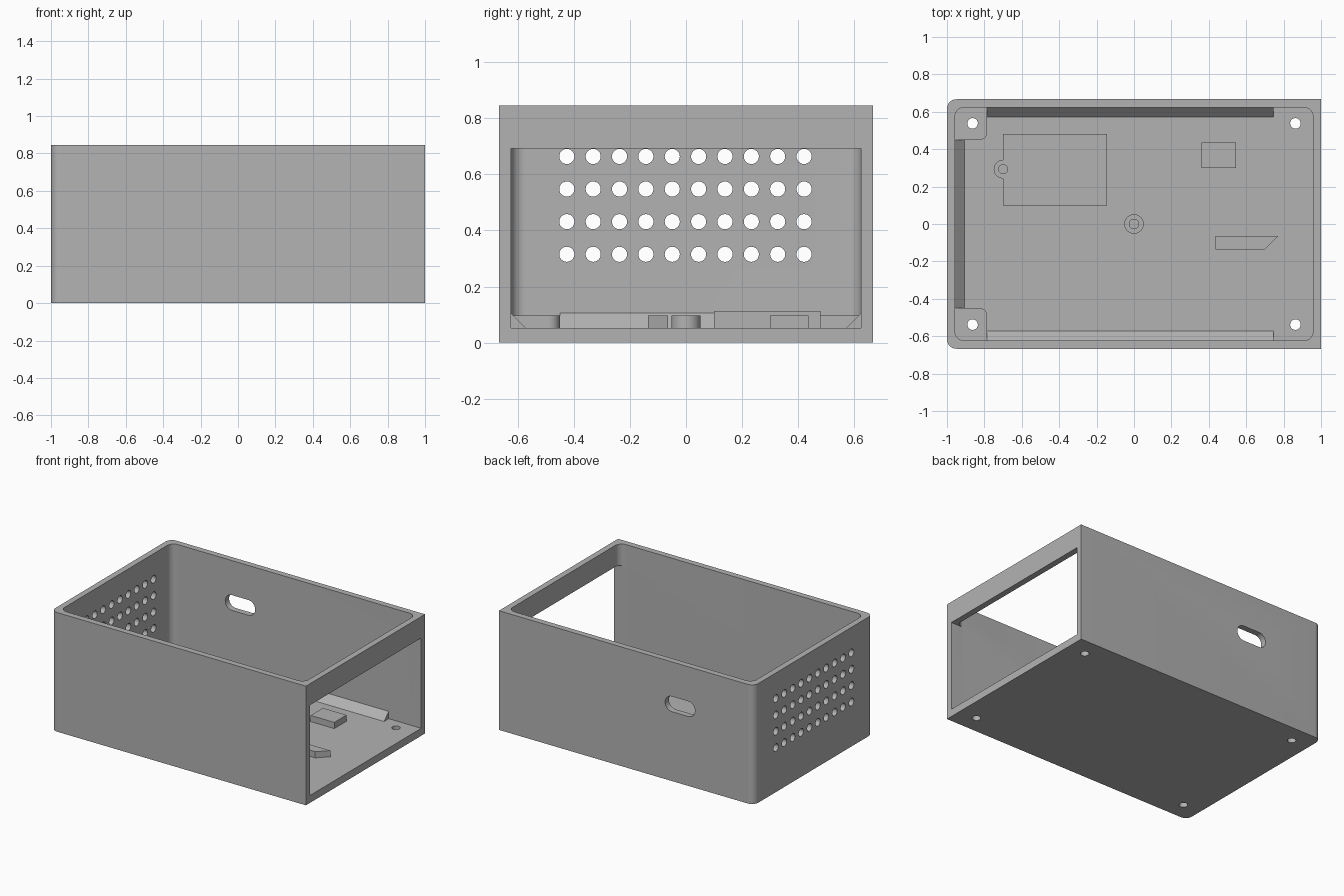
import bpy, bmesh, math
from mathutils import Matrix

if "Cube" in bpy.data.objects:
    bpy.data.objects.remove(bpy.data.objects["Cube"], do_unlink=True)

grey = bpy.data.materials.new("plain grey")
grey.use_nodes = True
grey.diffuse_color = (0.45, 0.45, 0.45, 1)
grey.node_tree.nodes["Principled BSDF"].inputs["Base Color"].default_value = (0.45, 0.45, 0.45, 1)

HALF_X, HALF_Y, HEIGHT = 1.0, 0.667, 0.845
IN_X, IN_Y, FLOOR = 0.957, 0.624, 0.053
SINK = FLOOR - 0.01          # floor parts start slightly inside the floor
LOW = 0.097                  # top of the low floor parts
TO_X = Matrix.Rotation(math.pi / 2, 4, 'Y')
TO_Y = Matrix.Rotation(math.pi / 2, 4, 'X')


def make(name, bm):
    bmesh.ops.recalc_face_normals(bm, faces=bm.faces)
    mesh = bpy.data.meshes.new(name)
    bm.to_mesh(mesh)
    bm.free()
    ob = bpy.data.objects.new(name, mesh)
    bpy.context.collection.objects.link(ob)
    mesh.materials.append(grey)
    return ob


def add_prism(bm, points, low, high, matrix=Matrix()):
    """Extrude an outline along z, then place it with a matrix."""
    face = bm.faces.new([bm.verts.new((x, y, low)) for x, y in points])
    out = bmesh.ops.extrude_face_region(bm, geom=[face])["geom"]
    top = [v for v in out if isinstance(v, bmesh.types.BMVert)]
    bmesh.ops.translate(bm, vec=(0, 0, high - low), verts=top)
    bmesh.ops.transform(bm, matrix=matrix, verts=list(face.verts) + top)


def prism(name, points, low, high, matrix=Matrix()):
    bm = bmesh.new()
    add_prism(bm, points, low, high, matrix)
    return make(name, bm)


def arc(cx, cy, r, start, end, steps=10):
    angles = [math.radians(start + (end - start) * i / steps) for i in range(steps + 1)]
    return [(cx + r * math.cos(a), cy + r * math.sin(a)) for a in angles]


def circle(cx, cy, r, steps=32):
    return arc(cx, cy, r, 0, 360, steps)[:-1]


def rounded(x0, x1, y0, y1, radii):
    """Rectangle outline; radii run counter-clockwise from the +x +y corner."""
    pts = []
    corners = ((x1, y1, -1, -1), (x0, y1, 1, -1), (x0, y0, 1, 1), (x1, y0, -1, 1))
    for i, ((x, y, sx, sy), r) in enumerate(zip(corners, radii)):
        pts += arc(x + sx * r, y + sy * r, r, i * 90, i * 90 + 90) if r else [(x, y)]
    return pts


def box(x0, x1, y0, y1):
    return rounded(x0, x1, y0, y1, (0, 0, 0, 0))


def cut(ob, cutter):
    mod = ob.modifiers.new("cut", 'BOOLEAN')
    mod.operation, mod.solver, mod.object = 'DIFFERENCE', 'EXACT', cutter
    bpy.context.view_layer.objects.active = ob
    bpy.ops.object.modifier_apply(modifier=mod.name)
    bpy.data.objects.remove(cutter, do_unlink=True)


# Case: rounded at the vented end, square at the open end
case = prism("case", rounded(-HALF_X, HALF_X, -HALF_Y, HALF_Y, (0, 0.05, 0.05, 0)), 0, HEIGHT)
cut(case, prism("cavity", rounded(-IN_X, IN_X, -IN_Y, IN_Y, (0.05,) * 4), FLOOR, 1))
cut(case, prism("end_opening", box(0.9, 1.1, -IN_Y, IN_Y), FLOOR, 0.693))

# Vent holes, cable slot and screw holes
bm = bmesh.new()
for row in range(4):
    for col in range(10):
        z, y = 0.315 + 0.1163 * row, -0.425 + 0.094 * col
        add_prism(bm, circle(-z, y, 0.027, 24), -1.1, -0.9, TO_X)
cut(case, make("vent_holes", bm))
cut(case, prism("cable_slot", rounded(-0.537, -0.303, 0.492, 0.6, (0.0535,) * 4), -0.8, -0.5, TO_Y))


def screw_cutter():
    bm = bmesh.new()
    for x in (-0.863, 0.863):
        for y in (-0.538, 0.538):
            add_prism(bm, circle(x, y, 0.028), -0.1, 0.2)
    return make("screw_holes", bm)


cut(case, screw_cutter())
parts = [case]

# Corner pads with screw holes, and the sloped fillets along the side walls
for side, label in ((-1, "front"), (1, "back")):
    y0, y1 = sorted((side * 0.45, side * (IN_Y + 0.005)))
    radii = (0, 0.045, 0, 0.04) if side > 0 else (0.04, 0, 0.045, 0)
    pad = prism(label + "_corner_pad", rounded(-IN_X - 0.005, -0.785, y0, y1, radii), SINK, LOW)
    cut(pad, screw_cutter())
    wall, toe = side * IN_Y, side * (IN_Y - 0.052)
    fillet = prism(label + "_wall_fillet",
                   [(-FLOOR, wall), (-FLOOR, toe), (-FLOOR - 0.052, wall)], -0.785, 0.745, TO_X)
    parts += [pad, fillet]

# Sloped fillet along the vented wall
parts.append(prism("end_wall_fillet",
                   [(-IN_X, FLOOR), (-IN_X + 0.052, FLOOR), (-IN_X, FLOOR + 0.052)],
                   -0.45, 0.45, TO_Y))

# Large raised block with a half-round screw lug
lug = arc(-0.70, 0.293, 0.05, 90, 270, 16)
block = prism("large_block", [(-0.145, 0.10), (-0.145, 0.48), (-0.70, 0.48)] + lug + [(-0.70, 0.10)],
              SINK, 0.113)
cut(block, prism("lug_hole", circle(-0.70, 0.293, 0.024), FLOOR, 0.2))

# Centre post with a blind hole
post = prism("centre_post", circle(0, 0, 0.052, 40), SINK, LOW)
cut(post, prism("post_hole", circle(0, 0, 0.025), FLOOR, 0.2))

# Small block and slanted rib
small = prism("small_block", box(0.36, 0.545, 0.30, 0.437), SINK, LOW)
rib = prism("slanted_rib", [(0.435, -0.065), (0.77, -0.065), (0.70, -0.135), (0.435, -0.135)], SINK, LOW)
parts += [block, post, small, rib]

# Smooth the curves and keep the edges sharp
bpy.ops.object.select_all(action='DESELECT')
for ob in parts:
    ob.select_set(True)
bpy.context.view_layer.objects.active = case
bpy.ops.object.shade_smooth_by_angle(angle=math.radians(30))
